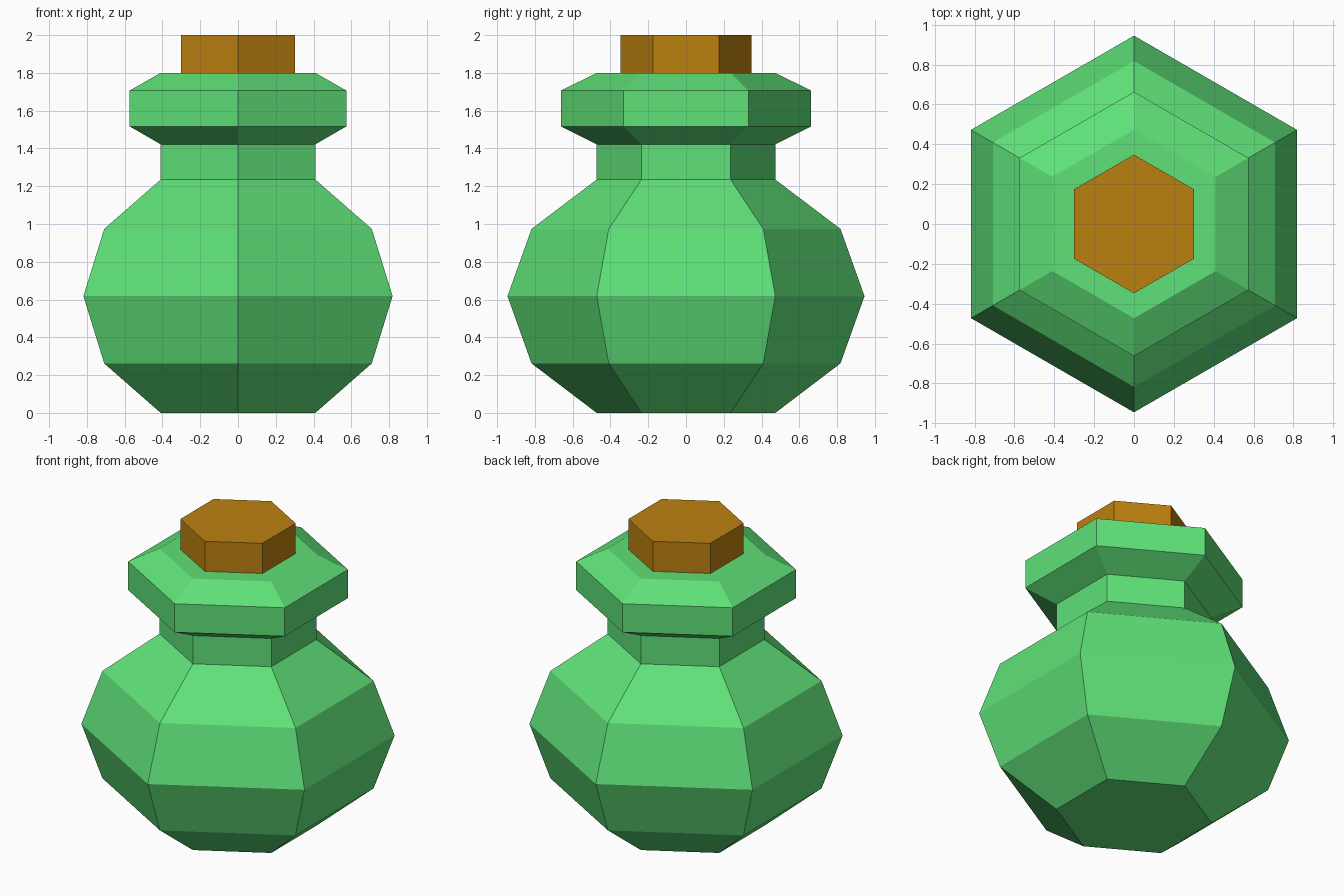
import bpy, bmesh, math

if "Cube" in bpy.data.objects:
    bpy.data.objects.remove(bpy.data.objects["Cube"])


def material(name, color):
    m = bpy.data.materials.new(name)
    m.diffuse_color = (*color, 1)
    m.use_nodes = True
    m.node_tree.nodes["Principled BSDF"].inputs["Base Color"].default_value = m.diffuse_color
    return m


def hex_lathe(name, profile, mat, sides=6):
    """Stack six-sided rings of (radius, height), corners on the y axis, capped at both ends."""
    bm = bmesh.new()
    rings = []
    for r, z in profile:
        angles = [math.pi / 2 + 2 * math.pi * i / sides for i in range(sides)]
        rings.append([bm.verts.new((r * math.cos(a), r * math.sin(a), z)) for a in angles])
    for low, high in zip(rings, rings[1:]):
        for i in range(sides):
            j = (i + 1) % sides
            bm.faces.new((low[i], low[j], high[j], high[i]))
    bm.faces.new(rings[0][::-1])
    bm.faces.new(rings[-1])
    mesh = bpy.data.meshes.new(name)
    bm.to_mesh(mesh)
    bm.free()
    mesh.materials.append(mat)
    obj = bpy.data.objects.new(name, mesh)
    bpy.context.collection.objects.link(obj)
    return obj


green = material("green_glass", (0.114, 0.753, 0.188))
brown = material("cork_brown", (0.497, 0.216, 0.005))

# Bottle: round belly, narrow neck and flared lip
hex_lathe("bottle", [
    (0.473, 0.0), (0.818, 0.262), (0.945, 0.618), (0.818, 0.974), (0.473, 1.235),
    (0.473, 1.422), (0.663, 1.517), (0.663, 1.706), (0.473, 1.80)], green)

# Stopper in the mouth
hex_lathe("cork", [(0.348, 1.80), (0.348, 2.0)], brown)
